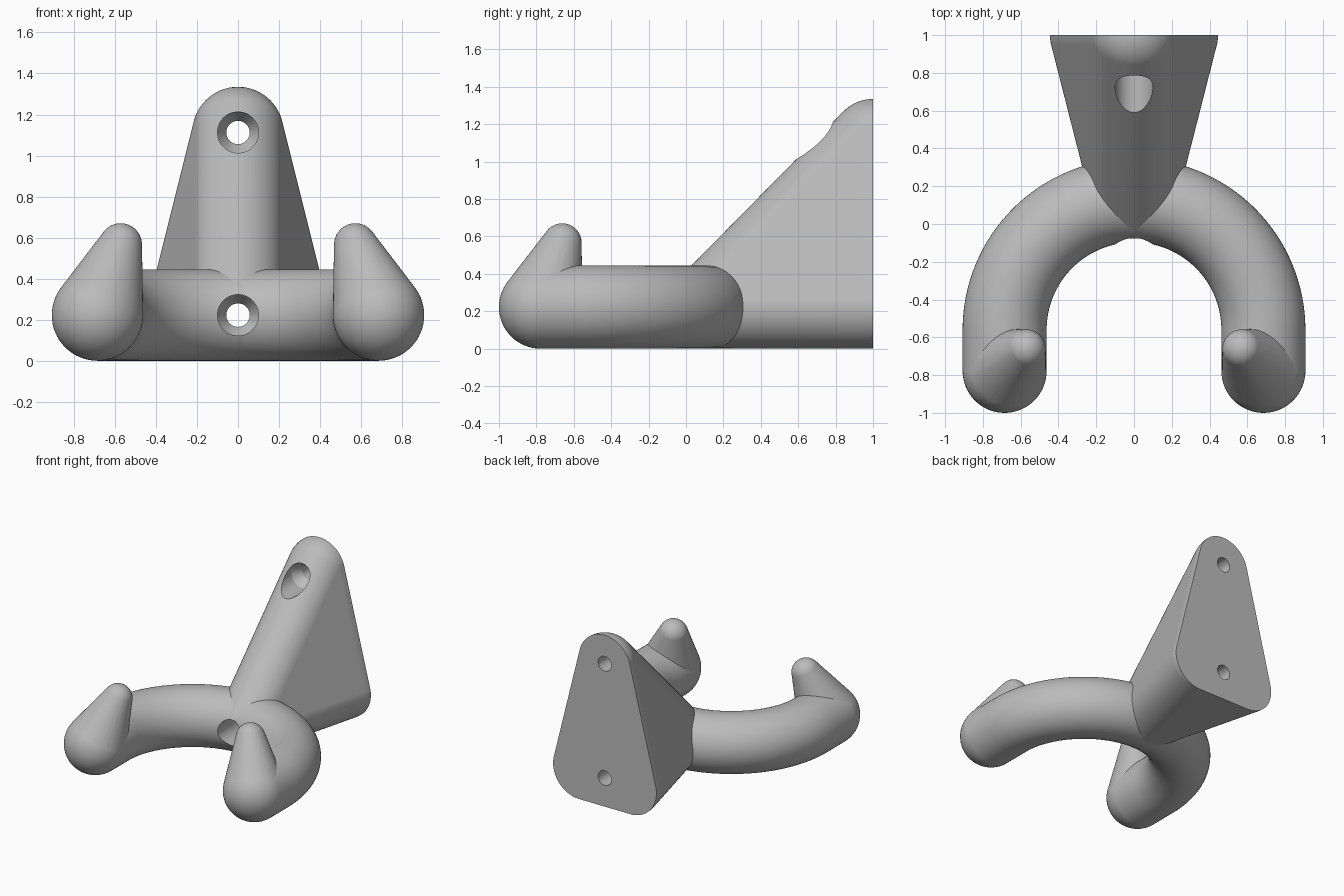
import bpy, bmesh
from math import sin, cos, pi, radians
from mathutils import Matrix, Vector

if "Cube" in bpy.data.objects:
    bpy.data.objects.remove(bpy.data.objects["Cube"])

R = 0.2225            # shared tube radius
ARM = 0.685           # radius of the U-shaped arm
ARC_Y, END_Y, BACK_Y = -0.56, -0.7775, 1.0
TOP_Z = 1.1125

grey = bpy.data.materials.new("plain grey")
grey.use_nodes = True
colour = (0.5, 0.5, 0.5, 1)
grey.diffuse_color = colour
grey.node_tree.nodes["Principled BSDF"].inputs["Base Color"].default_value = colour


def make_object(name, bm):
    bmesh.ops.recalc_face_normals(bm, faces=bm.faces[:])
    mesh = bpy.data.meshes.new(name)
    bm.to_mesh(mesh)
    bm.free()
    mesh.materials.append(grey)
    obj = bpy.data.objects.new(name, mesh)
    bpy.context.collection.objects.link(obj)
    return obj


def sweep(name, stations, z, sides=64):
    """Round tube through (x, y, angle of cross direction, radius)."""
    bm = bmesh.new()
    rings = []
    for x, y, a, r in stations:
        ring = []
        for i in range(sides):
            t = 2 * pi * i / sides
            ring.append(bm.verts.new((x + r * cos(t) * cos(a),
                                      y + r * cos(t) * sin(a),
                                      z + r * sin(t))))
        rings.append(ring)
    for p, q in zip(rings, rings[1:]):
        for i in range(sides):
            j = (i + 1) % sides
            bm.faces.new((p[i], p[j], q[j], q[i]))
    bm.faces.new(rings[0])
    bm.faces.new(rings[-1])
    return make_object(name, bm)


def sphere_hull(name, balls, y_limit):
    """Convex skin around spheres, ended flat at y_limit."""
    bm = bmesh.new()
    for centre, r in balls:
        bmesh.ops.create_uvsphere(bm, u_segments=64, v_segments=32, radius=r,
                                  matrix=Matrix.Translation(Vector(centre)))
    points = [v.co.copy() for v in bm.verts if v.co.y < y_limit + 1e-4]
    bm.free()
    bm = bmesh.new()
    for p in points:
        bm.verts.new((p.x, min(p.y, y_limit), p.z))
    bmesh.ops.convex_hull(bm, input=bm.verts[:])
    loose = [v for v in bm.verts if not v.link_faces]
    bmesh.ops.delete(bm, geom=loose, context='VERTS')
    bmesh.ops.dissolve_limit(bm, angle_limit=radians(0.2),
                             verts=bm.verts[:], edges=bm.edges[:])
    return make_object(name, bm)


def activate(obj):
    bpy.ops.object.select_all(action='DESELECT')
    obj.select_set(True)
    bpy.context.view_layer.objects.active = obj


# Wall bracket: a rounded wedge with a flat back
bracket = sphere_hull("wall_bracket", [
    ((0, ARC_Y + ARM - 0.005, R), R - 0.002),
    ((R, BACK_Y, R), R),
    ((-R, BACK_Y, R), R),
    ((0, BACK_Y, TOP_Z), R)], BACK_Y)

# U-shaped arm: straight ends joined by a half circle
steps = 64
path = [(ARM, END_Y, 0, R)]
for k in range(steps + 1):
    a = pi * k / steps
    path.append((ARM * cos(a), ARC_Y + ARM * sin(a), a, R))
path.append((-ARM, END_Y, pi, R))
arm = sweep("curved_arm", path, R)

# Upturned tapered tips
tips = []
for side, name in ((1, "left_tip"), (-1, "right_tip")):
    tips.append(sphere_hull(name, [((side * ARM, END_Y, R), R),
                                   ((side * 0.572, -0.662, 0.566), 0.104)], BACK_Y))

# Countersunk screw holes through the bracket and arm
bore = [(0, -1.5, 0, 0.1), (0, 0.8, 0, 0.1), (0, 0.87, 0, 0.057), (0, 1.2, 0, 0.057)]
for z, name, targets in ((R, "lower_hole_cutter", (bracket, arm)),
                         (TOP_Z, "upper_hole_cutter", (bracket,))):
    cutter = sweep(name, bore, z, 48)
    cutter.hide_render = True
    for obj in targets:
        activate(obj)
        mod = obj.modifiers.new("screw hole", 'BOOLEAN')
        mod.operation = 'DIFFERENCE'
        mod.solver = 'EXACT'
        mod.object = cutter
        bpy.ops.object.modifier_apply(modifier=mod.name)
    bpy.data.objects.remove(cutter)

# Smooth rounds, crisp rims and flat panels
for obj in [bracket, arm] + tips:
    activate(obj)
    bpy.ops.object.shade_smooth_by_angle(angle=radians(30))
    mod = obj.modifiers.new("even shading", 'WEIGHTED_NORMAL')
    mod.keep_sharp = True
